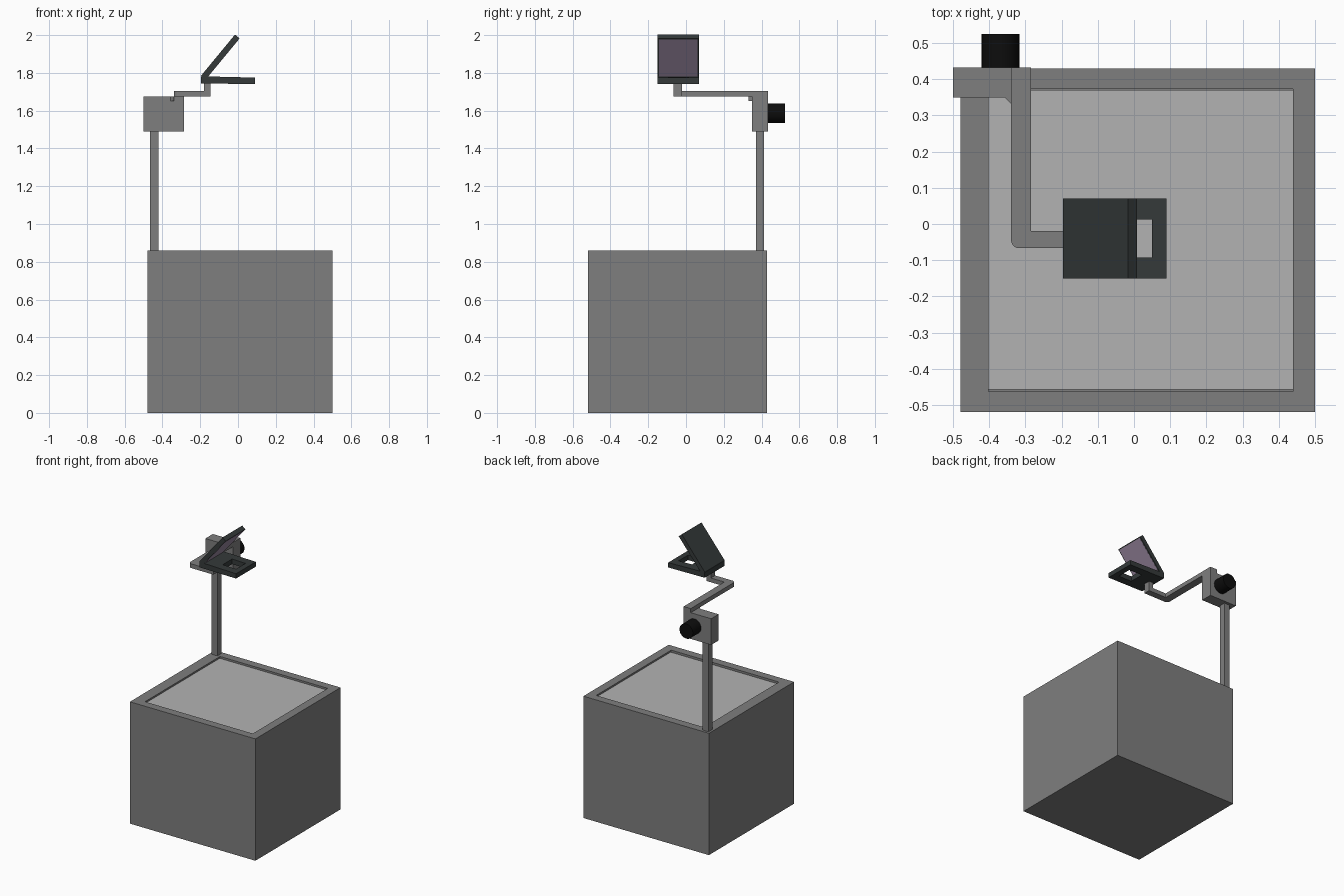
import bpy, math
from mathutils import Vector

if "Cube" in bpy.data.objects:
    bpy.data.objects.remove(bpy.data.objects["Cube"])


def material(name, rgb):
    m = bpy.data.materials.new(name)
    m.diffuse_color = (*rgb, 1)
    m.use_nodes = True
    m.node_tree.nodes["Principled BSDF"].inputs["Base Color"].default_value = m.diffuse_color
    return m


GREY = material("body_grey", (0.21, 0.21, 0.21))
GLASS = material("glass", (0.45, 0.45, 0.45))
DARK = material("dark_plastic", (0.035, 0.042, 0.042))
BLACK = material("black", (0.004, 0.004, 0.004))
MIRROR = material("mirror", (0.34, 0.26, 0.37))


def mesh_obj(name, verts, faces, mat):
    me = bpy.data.meshes.new(name)
    me.from_pydata(verts, [], faces)
    me.materials.append(mat)
    ob = bpy.data.objects.new(name, me)
    bpy.context.collection.objects.link(ob)
    return ob


def prism(name, profile, lo, hi, axis, mat):
    """Extrude a counter-clockwise profile along y (x,z profile) or z (x,y profile)."""
    n = len(profile)
    place = (lambda a, b, t: (a, t, b)) if axis == 'Y' else (lambda a, b, t: (a, b, t))
    if axis == 'Y':
        lo, hi = hi, lo
    verts = [place(a, b, t) for t in (lo, hi) for a, b in profile]
    faces = [tuple(reversed(range(n))), tuple(range(n, 2 * n))]
    faces += [(i, (i + 1) % n, (i + 1) % n + n, i + n) for i in range(n)]
    return mesh_obj(name, verts, faces, mat)


def box(name, x, y, z, mat):
    return prism(name, [(x[0], y[0]), (x[1], y[0]), (x[1], y[1]), (x[0], y[1])],
                 z[0], z[1], 'Z', mat)


def cut(ob, cutter):
    mod = ob.modifiers.new("cut", 'BOOLEAN')
    mod.object = cutter
    mod.solver = 'EXACT'
    cutter.hide_render = True
    cutter.hide_set(True)
    cutter.display_type = 'WIRE'


# Body with a shallow tray in the top
body = box("body", (-0.48, 0.50), (-0.52, 0.43), (0, 0.86), GREY)
cut(body, box("tray_cutter", (-0.402, 0.44), (-0.463, 0.373), (0.825, 0.9), GREY))
box("glass_stage", (-0.402, 0.44), (-0.457, 0.37), (0.82, 0.848), GLASS)

# Post and focusing block
box("post", (-0.465, -0.42), (0.37, 0.413), (0.85, 1.50), GREY)
box("focus_block", (-0.50, -0.285), (0.35, 0.433), (1.49, 1.675), GREY)

# Focus knob on the back
bpy.ops.mesh.primitive_cylinder_add(vertices=32, radius=0.052, depth=0.10,
                                    location=(-0.369, 0.475, 1.587),
                                    rotation=(math.pi / 2, 0, 0))
knob = bpy.context.object
knob.name = "focus_knob"
knob.data.materials.append(BLACK)
bpy.ops.object.shade_smooth_by_angle()

# L-shaped arm with rounded elbow, and riser to the lens head
elbow = [(-0.317 + 0.023 * math.cos(a), -0.044 + 0.023 * math.sin(a))
         for a in (math.pi + i * math.pi / 10 for i in range(6))]
prism("arm", elbow + [(-0.145, -0.067), (-0.145, -0.02), (-0.285, -0.02),
                      (-0.285, 0.433), (-0.34, 0.433)], 1.674, 1.704, 'Z', GREY)
prism("arm_gusset", [(-0.36, 0.352), (-0.338, 0.33), (-0.338, 0.352)],
      1.65, 1.675, 'Z', GREY)
box("riser", (-0.18, -0.145), (-0.067, -0.02), (1.69, 1.75), GREY)

# Lens frame with a window
frame = prism("lens_frame", [(-0.195, 1.744), (0.09, 1.741), (0.09, 1.775), (-0.195, 1.782)],
              -0.15, 0.07, 'Y', DARK)
cut(frame, box("window_cutter", (-0.055, 0.05), (-0.093, 0.012), (1.6, 1.9), DARK))

# Tilted mirror holder with the mirror on its lower face
low, top = Vector((-0.172, 1.765)), Vector((0.008, 1.983))
along = (top - low).normalized()
out = Vector((along.y, -along.x))
t = 0.031
prism("mirror_holder", [low, top, top - out * t, low - out * t], -0.15, 0.07, 'Y', DARK)
a, b = low + along * 0.02, top - along * 0.007
prism("mirror", [a + out * 0.001, b + out * 0.001, b - out * 0.004, a - out * 0.004],
      -0.144, 0.062, 'Y', MIRROR)
